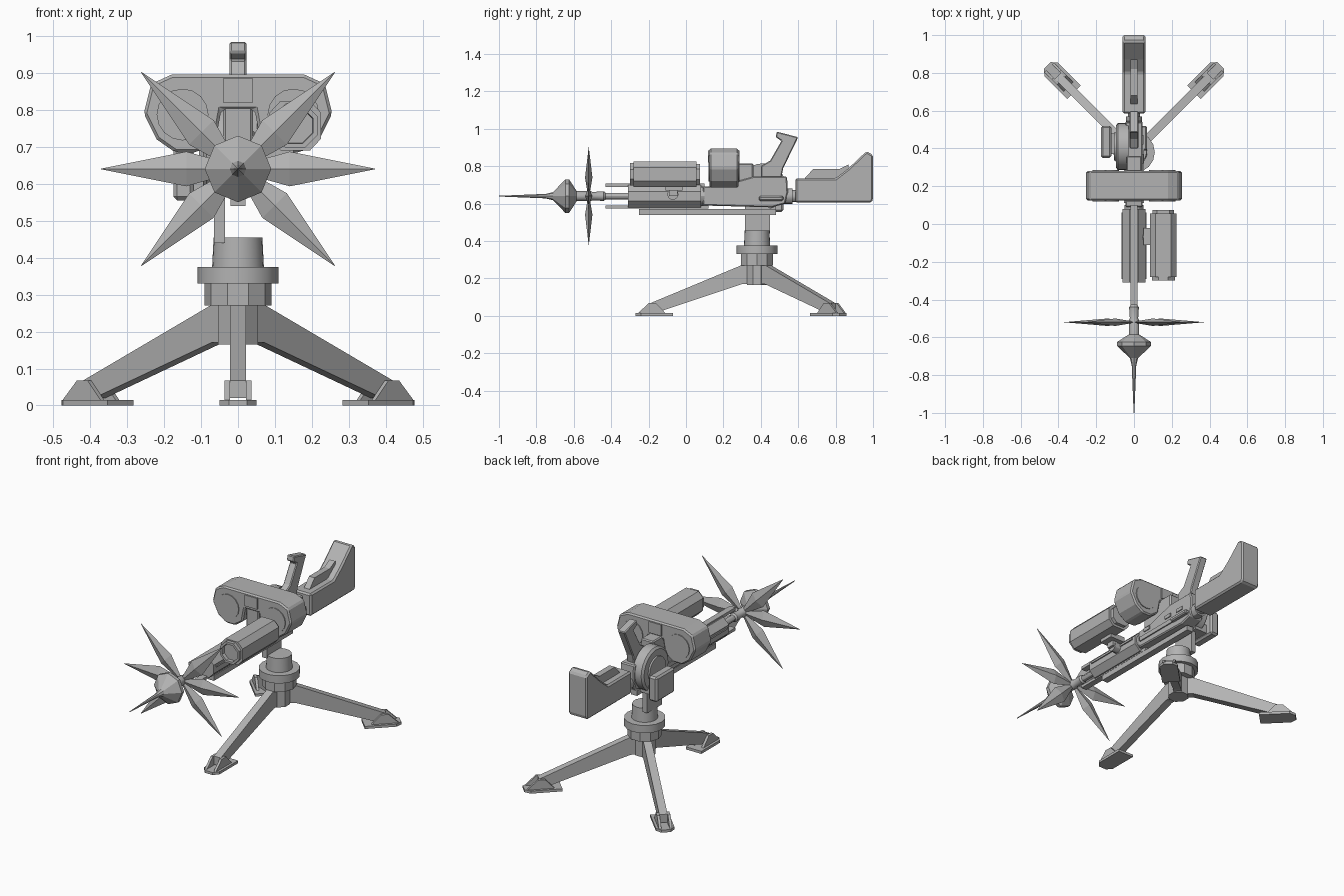
import bpy
import bmesh
from math import pi, sin, cos, radians
from mathutils import Matrix, Vector

cube = bpy.data.objects.get("Cube")
if cube:
    bpy.data.objects.remove(cube, do_unlink=True)

grey = bpy.data.materials.new("plain_grey")
grey.use_nodes = True
grey.diffuse_color = (0.45, 0.45, 0.45, 1)
grey.node_tree.nodes["Principled BSDF"].inputs["Base Color"].default_value = (0.45, 0.45, 0.45, 1)


def finish(name, bm, matrix=None, bevel=0, smooth=0):
    if matrix:
        bm.transform(matrix)
    bmesh.ops.recalc_face_normals(bm, faces=bm.faces)
    mesh = bpy.data.meshes.new(name)
    bm.to_mesh(mesh)
    bm.free()
    mesh.materials.append(grey)
    if smooth:
        mesh.shade_smooth()
        mesh.set_sharp_from_angle(angle=radians(smooth))
    obj = bpy.data.objects.new(name, mesh)
    bpy.context.collection.objects.link(obj)
    if bevel:
        mod = obj.modifiers.new("chamfer", 'BEVEL')
        mod.width = bevel
        mod.segments = 1
        mod.limit_method = 'ANGLE'
    return obj


def place(axis, t, a, b):
    """Point at t along the axis, with a and b in the other two directions."""
    return {'X': (t, a, b), 'Y': (a, t, b), 'Z': (a, b, t)}[axis]


def prism(name, pts, axis, lo, hi, matrix=None, bevel=0):
    """Extrude a flat outline along an axis."""
    bm = bmesh.new()
    face = bm.faces.new([bm.verts.new(place(axis, lo, a, b)) for a, b in pts])
    ext = bmesh.ops.extrude_face_region(bm, geom=[face])
    verts = [v for v in ext["geom"] if isinstance(v, bmesh.types.BMVert)]
    bmesh.ops.translate(bm, verts=verts, vec=Vector(place(axis, hi - lo, 0, 0)))
    return finish(name, bm, matrix, bevel)


def box(name, x, y, z, bevel=0, matrix=None):
    pts = [(x[0], y[0]), (x[1], y[0]), (x[1], y[1]), (x[0], y[1])]
    return prism(name, pts, 'Z', z[0], z[1], matrix, bevel)


def lathe(name, profile, axis, centre, sides, matrix=None, smooth=0, phase=0.0):
    """Turn (position, radius) pairs round an axis through a centre."""
    bm = bmesh.new()
    rings = []
    for t, r in profile:
        angles = [2 * pi * (i + phase) / sides for i in range(sides)]
        rings.append([bm.verts.new(place(axis, t, centre[0] + r * cos(a), centre[1] + r * sin(a)))
                      for a in angles])
    for low, high in zip(rings, rings[1:]):
        for i in range(sides):
            j = (i + 1) % sides
            bm.faces.new((low[i], low[j], high[j], high[i]))
    bm.faces.new(rings[0])
    bm.faces.new(rings[-1])
    return finish(name, bm, matrix, smooth=smooth)


BORE = (0, 0.64)
PIVOT = (0, 0.38)

# Tripod legs and feet, drawn along +x from the pivot and turned into place
leg_outline = [(0.02, 0.27), (0.085, 0.27), (0.57, 0.068), (0.57, 0.02), (0.53, 0.02),
               (0.08, 0.17), (0.02, 0.17)]
foot_plan = [(0.45, -0.05), (0.62, -0.05), (0.65, -0.025), (0.65, 0.025), (0.62, 0.05), (0.45, 0.05)]
for label, angle in (("front", -90), ("back_left", 45), ("back_right", 135)):
    turn = Matrix.Translation((0, PIVOT[1], 0)) @ Matrix.Rotation(radians(angle), 4, 'Z')
    prism(label + "_leg", leg_outline, 'Y', -0.022, 0.022, turn)
    prism(label + "_foot_plate", foot_plan, 'Z', 0, 0.015, turn)
    for side in (-1, 1):
        bracket = [(0.49, 0.015), (0.54, 0.068), (0.58, 0.068), (0.635, 0.015)]
        prism(label + "_foot_bracket", bracket, 'Y', side * 0.022, side * 0.036, turn)

# Swivel mount
lathe("tripod_hub", [(0.165, 0.058), (0.27, 0.058)], 'Z', PIVOT, 8, phase=0.5)
lathe("swivel_base", [(0.27, 0.09), (0.33, 0.09)], 'Z', PIVOT, 10)
lathe("swivel_collar", [(0.33, 0.11), (0.375, 0.11)], 'Z', PIVOT, 16, smooth=30)
lathe("swivel_post", [(0.375, 0.07), (0.455, 0.066)], 'Z', PIVOT, 24, smooth=30)
box("mount_plate", (-0.065, -0.035), (0.315, 0.45), (0.44, 0.60))

# Receiver
receiver_outline = [(0.09, 0.59), (0.09, 0.69), (0.2, 0.70), (0.36, 0.745), (0.54, 0.745),
                    (0.545, 0.66), (0.53, 0.60), (0.46, 0.58)]
prism("receiver", receiver_outline, 'X', -0.045, 0.045, bevel=0.006)
box("drum_neck", (-0.04, 0.04), (0.13, 0.36), (0.69, 0.815), 0.006)
box("receiver_side_rib", (-0.052, 0.052), (0.11, 0.50), (0.62, 0.645))
for y in (0.14, 0.32, 0.42):
    box("receiver_lug", (-0.05, 0.05), (y, y + 0.05), (0.665, 0.685))
box("charging_handle", (0.04, 0.068), (0.39, 0.52), (0.615, 0.64), 0.006)
lathe("stock_neck", [(0.52, 0.042), (0.57, 0.042), (0.57, 0.032), (0.60, 0.032)], 'Y', BORE, 12, smooth=30)

# Upper handle
handle_outline = [(0.40, 0.74), (0.40, 0.80), (0.45, 0.83), (0.51, 0.935), (0.48, 0.955),
                  (0.485, 0.985), (0.60, 0.955), (0.52, 0.79), (0.51, 0.74)]
prism("handle", handle_outline, 'X', -0.023, 0.023, bevel=0.005)

# Stock
stock_outline = [(0.585, 0.605), (0.99, 0.605), (1.0, 0.62), (1.0, 0.86), (0.965, 0.88),
                 (0.87, 0.79), (0.80, 0.735), (0.585, 0.735)]
prism("stock", stock_outline, 'X', -0.06, 0.06, bevel=0.025)
rest_outline = [(0.63, 0.73), (0.68, 0.785), (0.82, 0.785), (0.87, 0.81), (0.87, 0.73)]
prism("cheek_rest", rest_outline, 'X', -0.018, 0.018)

# Barrel group
lathe("barrel_shroud", [(-0.31, 0.065), (0.08, 0.065)], 'Y', BORE, 8, phase=0.5)
lathe("barrel_collar", [(0.07, 0.05), (0.10, 0.05)], 'Y', BORE, 12, smooth=30)
lathe("barrel", [(-0.60, 0.027), (-0.51, 0.027), (-0.50, 0.022), (-0.44, 0.026), (-0.43, 0.018),
                 (-0.30, 0.018)], 'Y', BORE, 12, smooth=30)
box("upper_rod", (-0.018, 0.018), (-0.43, 0.10), (0.69, 0.708))
box("lower_rod", (-0.018, 0.018), (-0.43, 0.12), (0.573, 0.59))
box("lower_rail", (-0.02, 0.02), (-0.25, 0.48), (0.54, 0.57))
for side in (-1, 1):
    box("shroud_strip", (side * 0.05, side * 0.067), (-0.29, 0.06), (0.648, 0.66))

# Spiked nose
lathe("nose_spike", [(-1.0, 0.002), (-0.75, 0.012), (-0.71, 0.022), (-0.645, 0.09), (-0.625, 0.09),
                     (-0.585, 0.028)], 'Y', BORE, 8)

# Petal blades
for angle in (0, 45, 135, 180, 225, 315):
    spin = (Matrix.Translation((0, -0.52, BORE[1])) @ Matrix.Rotation(radians(angle), 4, 'Y')
            @ Matrix.Diagonal((1, 0.42, 1, 1)))
    lathe("petal_blade", [(0.015, 0.012), (0.14, 0.047), (0.37, 0.001)], 'X', (0, 0), 4, spin)

# Twin drum saddle
half = [(0.18, 0.895), (0.235, 0.87), (0.255, 0.79), (0.22, 0.72), (0.17, 0.685),
        (0.11, 0.685), (0.06, 0.72), (0.045, 0.80)]
saddle = half + [(-x, z) for x, z in reversed(half)]
prism("twin_drum_case", saddle, 'Y', 0.125, 0.28, bevel=0.008)
for side in (-1, 1):
    lathe("drum_face", [(0.12, 0.07), (0.285, 0.07)], 'Y', (side * 0.15, 0.787), 16, smooth=30)
box("drum_strap", (-0.04, 0.04), (0.118, 0.287), (0.82, 0.885))

# Side disc with its feed box
DISC = (0.41, 0.69)
lathe("side_disc", [(-0.03, 0.125), (-0.085, 0.125), (-0.095, 0.112)], 'X', DISC, 24, smooth=30)
lathe("disc_cap", [(-0.09, 0.075), (-0.105, 0.075)], 'X', DISC, 16, smooth=30)
box("feed_box", (-0.175, -0.12), (0.35, 0.52), (0.555, 0.70), 0.01)
box("feed_arm", (-0.13, -0.04), (0.37, 0.48), (0.57, 0.62))

# Offset sight with bracket
cx, cz = 0.155, 0.757
rim = [(0.07, 0.035), (0.04, 0.067), (-0.04, 0.067), (-0.07, 0.035),
       (-0.07, -0.035), (-0.04, -0.067), (0.04, -0.067), (0.07, -0.035)]
prism("sight_body", [(cx + x, cz + z) for x, z in rim], 'Y', -0.28, 0.055)
prism("sight_rear_cap", [(cx + x * 0.8, cz + z * 0.8) for x, z in rim], 'Y', 0.05, 0.075)
lathe("sight_lens_hood", [(-0.27, 0.066), (-0.30, 0.066), (-0.30, 0.052), (-0.275, 0.05)],
      'Y', (cx, cz), 8, phase=0.5)
box("sight_bracket", (0.05, 0.15), (-0.11, -0.02), (0.67, 0.70))
lathe("sight_clamp", [(0.04, 0.03), (0.10, 0.03)], 'X', (-0.07, 0.65), 12, smooth=30)
box("sight_arm", (0.085, 0.115), (-0.09, -0.045), (0.64, 0.69))
